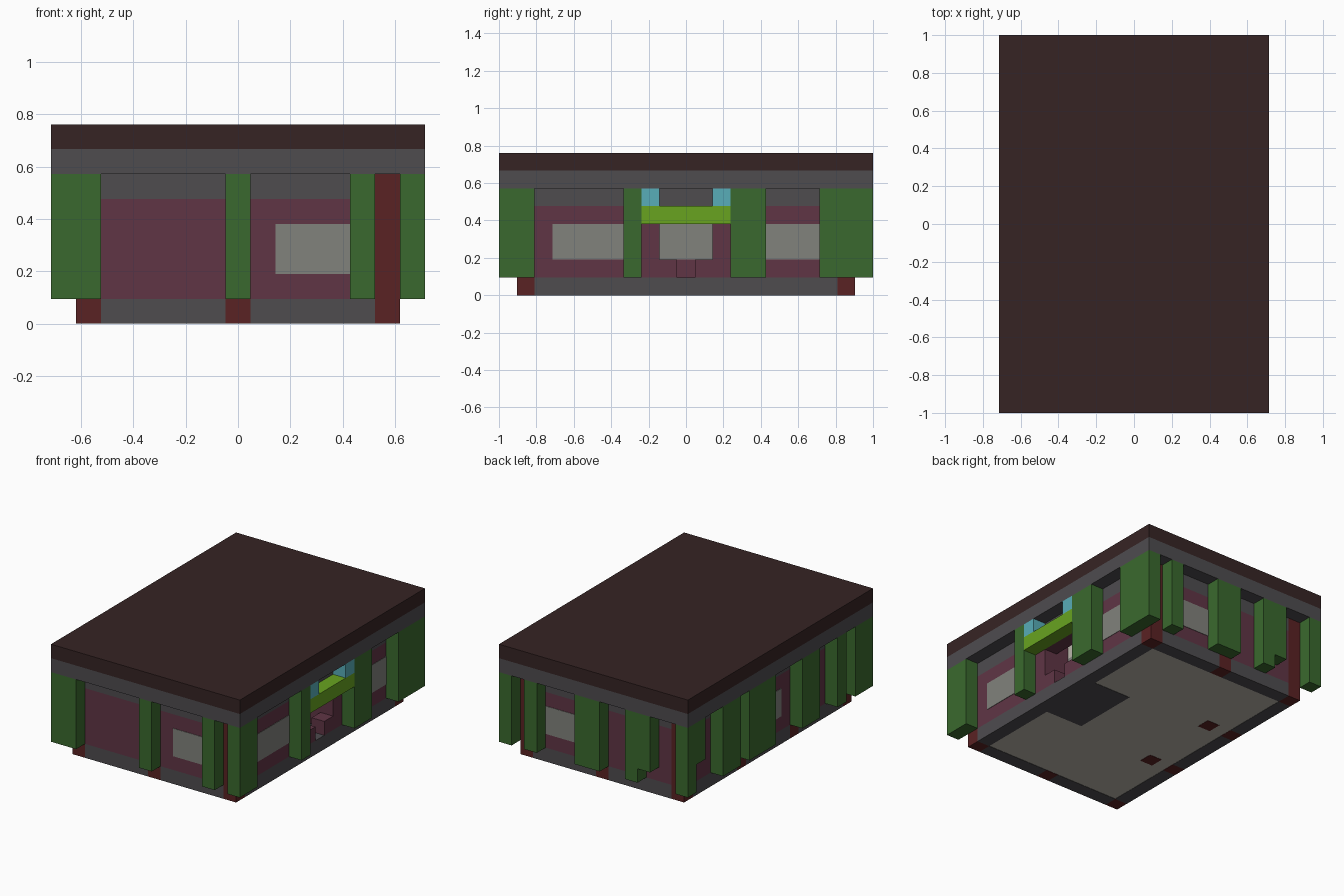
import bpy
import bmesh
from mathutils import Matrix, Vector

cube = bpy.data.objects.get("Cube")
if cube:
    bpy.data.objects.remove(cube, do_unlink=True)

U = 2 / 21  # one building block


def linear(c):
    c /= 255
    return c / 12.92 if c <= 0.04045 else ((c + 0.055) / 1.055) ** 2.4


def material(name, *rgb):
    m = bpy.data.materials.new(name)
    col = [linear(c) for c in rgb] + [1]
    m.diffuse_color = col
    m.use_nodes = True
    m.node_tree.nodes["Principled BSDF"].inputs["Base Color"].default_value = col
    return m


ROOF = material("dark brown", 54, 36, 36)
GREY = material("slate grey", 78, 76, 79)
GREEN = material("leaf green", 58, 105, 46)
PLUM = material("plum", 96, 53, 69)
GLASS = material("window grey", 129, 130, 124)
RED = material("dark red", 90, 34, 35)
LIME = material("lime", 104, 164, 32)
CYAN = material("pale cyan", 88, 173, 184)
PALE = material("pale stone", 187, 182, 172)


def part(name, mat, *boxes):
    """One object from boxes given as (x0, x1, y0, y1, z0, z1) in blocks."""
    bm = bmesh.new()
    for x0, x1, y0, y1, z0, z1 in boxes:
        mid = Vector((x0 + x1, y0 + y1, z0 + z1)) * U / 2
        size = Vector((x1 - x0, y1 - y0, z1 - z0)) * U
        bmesh.ops.create_cube(bm, size=1, matrix=Matrix.Translation(mid) @ Matrix.Diagonal(size).to_4x4())
    me = bpy.data.meshes.new(name)
    bm.to_mesh(me)
    bm.free()
    me.materials.append(mat)
    ob = bpy.data.objects.new(name, me)
    bpy.context.collection.objects.link(ob)
    return ob


def on_side(side, a, b, near, far):
    """Plan rectangle from a to b along a side, at depths near to far outward."""
    if side == "front":
        return a, b, -far - 3, -near - 3
    if side == "back":
        return a, b, near + 3, far + 3
    if side == "left":
        return near, far, a, b
    return -far, -near, a, b


# Roof and ceiling slab
part("roof", ROOF, (-7.5, 7.5, -10.5, 10.5, 7, 8))
part("ceiling_slab", GREY, (-7.5, 7.5, -10.5, 10.5, 6, 7))

# Floors
part("inner_floor", PALE, (-5.5, 5.5, -8.5, 8.5, 0.02, 0.98))
part("entrance_floor", GREY, (2.5, 5.5, -2.5, 2.5, 0, 1))

# Posts
for i, x in enumerate((-6, 6)):
    for j, y in enumerate((-9, 9)):
        part(f"corner_post_{i}{j}", RED, (x - .5, x + .5, y - .5, y + .5, 0, 6))
for i, (x, y) in enumerate([(0, -9), (0, 9), (-6, -3), (-6, 3), (-4, -3), (-4, 3)]):
    part(f"middle_post_{i}", RED, (x - .5, x + .5, y - .5, y + .5, 0, 6))

# Wall runs between posts: plinth, panel and top beam
runs = {
    "front": [(-5.5, -.5), (.5, 5.5)],
    "back": [(-5.5, -.5), (.5, 5.5)],
    "right": [(-8.5, -3.5), (-2.5, 2.5), (3.5, 8.5)],
    "left": [(-8.5, -1.5), (-1.5, 1.5), (1.5, 8.5)],
}
for side, spans in runs.items():
    for i, (a, b) in enumerate(spans):
        plan = on_side(side, a, b, 5.5, 6.5)
        doorway = side == "left" and i == 1
        part(f"{side}_plinth_{i}", GREY, (*plan, 0, 1))
        part(f"{side}_panel_{i}", PLUM, (*plan, 4 if doorway else 1, 5))
        part(f"{side}_beam_{i}", GREY, (*plan, 5, 6))

# Windows as thin plates
windows = [("front", 1.5, 4.5), ("back", 1.5, 4.5), ("right", -1.5, 1.5),
           ("left", -7.5, -3.5), ("left", 4.5, 7.5)]
for i, (side, a, b) in enumerate(windows):
    part(f"{side}_window_{i}", GLASS, (*on_side(side, a, b, 6.48, 6.53), 2, 4))

# Recessed entrance
for s in (-1, 1):
    lo, hi = sorted((s * 1.5, s * 2.5))
    part("entrance_side_wall", PLUM, (2.5, 5.5, lo, hi, 1, 6))
    lo, hi = sorted((s * .5, s * 1.5))
    part("entrance_low_wall", PLUM, (5.5, 6.5, lo, hi, 1, 2))
part("entrance_back_wall", PLUM, (2.5, 4.5, -1.5, 1.5, 1, 2))
part("entrance_glass", GLASS, (2.5, 4.5, -1.5, 1.5, 2, 4))
part("entrance_light", PALE, (2.5, 4.5, -1.5, 1.5, 4, 5))
part("entrance_lintel", GREY, (2.5, 5.5, -1.5, 1.5, 5, 6))

# Canopy with two end blocks
part("canopy", LIME, (6.5, 7.5, -2.5, 2.5, 4, 5))
for s in (-1, 1):
    lo, hi = sorted((s * 1.5, s * 2.5))
    part("canopy_end", CYAN, (6.5, 7.5, lo, hi, 5, 6))

# Green columns standing off the walls
columns = {
    "front": [(-.5, .5), (4.5, 5.5)],
    "back": [(-.5, 1.5), (4.5, 5.5)],
    "right": [(4.5, 6.5), (.5, 3.5), (-4.5, -2.5), (-7.5, -6.5)],
    "left": [(-10.5, -8.5), (-3.5, -2.5), (2.5, 4.5), (7.5, 10.5)],
}
for side, spans in columns.items():
    for i, (a, b) in enumerate(spans):
        part(f"{side}_column_{i}", GREEN, (*on_side(side, a, b, 6.5, 7.5), 1, 6))

# Stepped columns and wrapped corner
part("back_stepped_column", GREEN, (-3.5, -2.5, 9.5, 10.5, 1, 6), (-4.5, -3.5, 9.5, 10.5, 2, 6))
part("back_right_corner", GREEN, (-7.5, -6.5, 9.5, 10.5, 1, 6), (-7.5, -6.5, 8.5, 9.5, 3, 6))
part("front_right_corner", GREEN, (-7.5, -5.5, -10.5, -9.5, 1, 6), (-7.5, -6.5, -9.5, -8.5, 1, 6))
